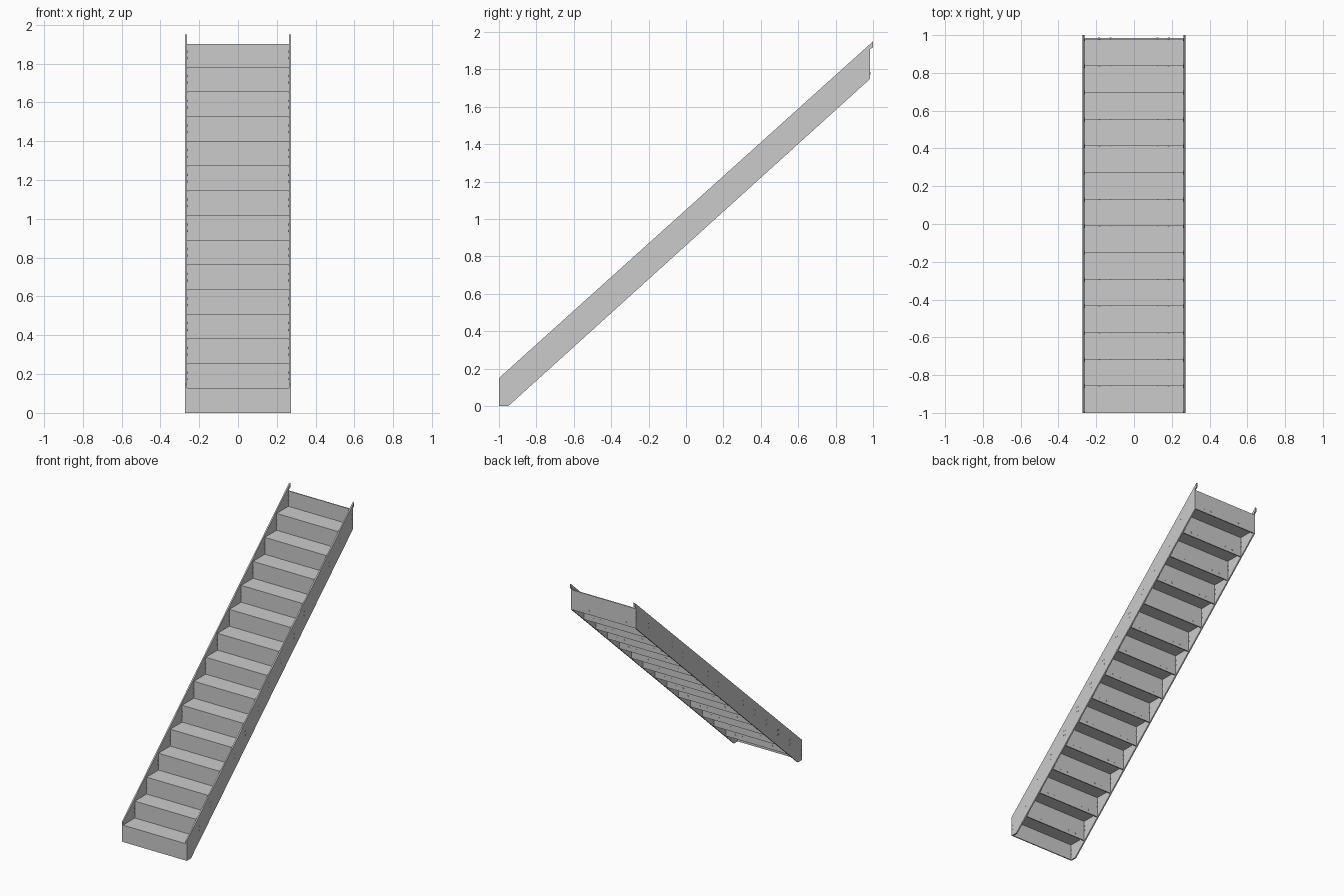
import bpy, bmesh
from mathutils import Matrix, Vector

if "Cube" in bpy.data.objects:
    bpy.data.objects.remove(bpy.data.objects["Cube"])

STEPS, RUN, RISE, T = 15, 0.1412, 0.1274, 0.008
X_IN, X_OUT = 0.262, 0.272


def finish(name, bm):
    bmesh.ops.recalc_face_normals(bm, faces=bm.faces)
    me = bpy.data.meshes.new(name)
    bm.to_mesh(me)
    bm.free()
    ob = bpy.data.objects.new(name, me)
    bpy.context.collection.objects.link(ob)
    return ob


def box(name, y0, y1, z0, z1):
    bm = bmesh.new()
    m = Matrix.Translation((0, (y0 + y1) / 2, (z0 + z1) / 2)) @ Matrix.Diagonal((2 * X_IN, y1 - y0, z1 - z0, 1))
    bmesh.ops.create_cube(bm, size=1, matrix=m)
    return finish(name, bm)


def rod(bm, a, b, r):
    a, b = Vector(a), Vector(b)
    rot = (b - a).to_track_quat('Z', 'Y').to_matrix().to_4x4()
    bmesh.ops.create_cone(bm, cap_ends=True, segments=10, radius1=r, radius2=r,
                          depth=(b - a).length, matrix=Matrix.Translation((a + b) / 2) @ rot)


# Side stringers, notched at the upper end
profile = [(-1, 0), (-0.95, 0), (0.985, 1.75), (0.985, 1.91), (1, 1.917), (1, 1.95), (-1, 0.15)]
for side, label in ((-1, "left"), (1, "right")):
    bm = bmesh.new()
    face = bm.faces.new([bm.verts.new((side * X_IN, y, z)) for y, z in profile])
    ext = bmesh.ops.extrude_face_region(bm, geom=[face])
    verts = [v for v in ext["geom"] if isinstance(v, bmesh.types.BMVert)]
    bmesh.ops.translate(bm, verts=verts, vec=(side * (X_OUT - X_IN), 0, 0))
    if face.is_valid is False or len(bm.faces) < len(profile) + 2:
        bm.faces.new([v for v in bm.verts if v not in verts])
    finish(label + "_stringer", bm)

# Risers, treads and their fixings
side_bolts, tread_screws = bmesh.new(), bmesh.new()
for i in range(STEPS):
    y, z = -1 + i * RUN, i * RISE
    last = i == STEPS - 1
    top = 1.90 if last else z + RISE - T
    box(f"riser_{i + 1}", y, y + T, max(0, z - 0.033), top)
    if not last:
        box(f"tread_{i + 1}", y, y + RUN, z + RISE - T, z + RISE)
    # bolts through the stringers either side of each riser
    columns = [0.008] if i == 0 else [-0.002] if last else [-0.005, 0.011]
    for dy in columns:
        for dz in (0.046, 0.08):
            for s in (-1, 1):
                rod(side_bolts, (s * (X_IN - 0.003), y + dy, z + dz),
                    (s * (X_OUT + 0.001), y + dy, z + dz), 0.005)
    # screws through the riser into the back of the tread
    if i:
        for x in (-0.185, -0.125, 0.125, 0.185):
            rod(tread_screws, (x, y - 0.002, z - 0.004), (x, y + T + 0.002, z - 0.004), 0.006)
finish("side_bolts", side_bolts)
finish("tread_screws", tread_screws)
